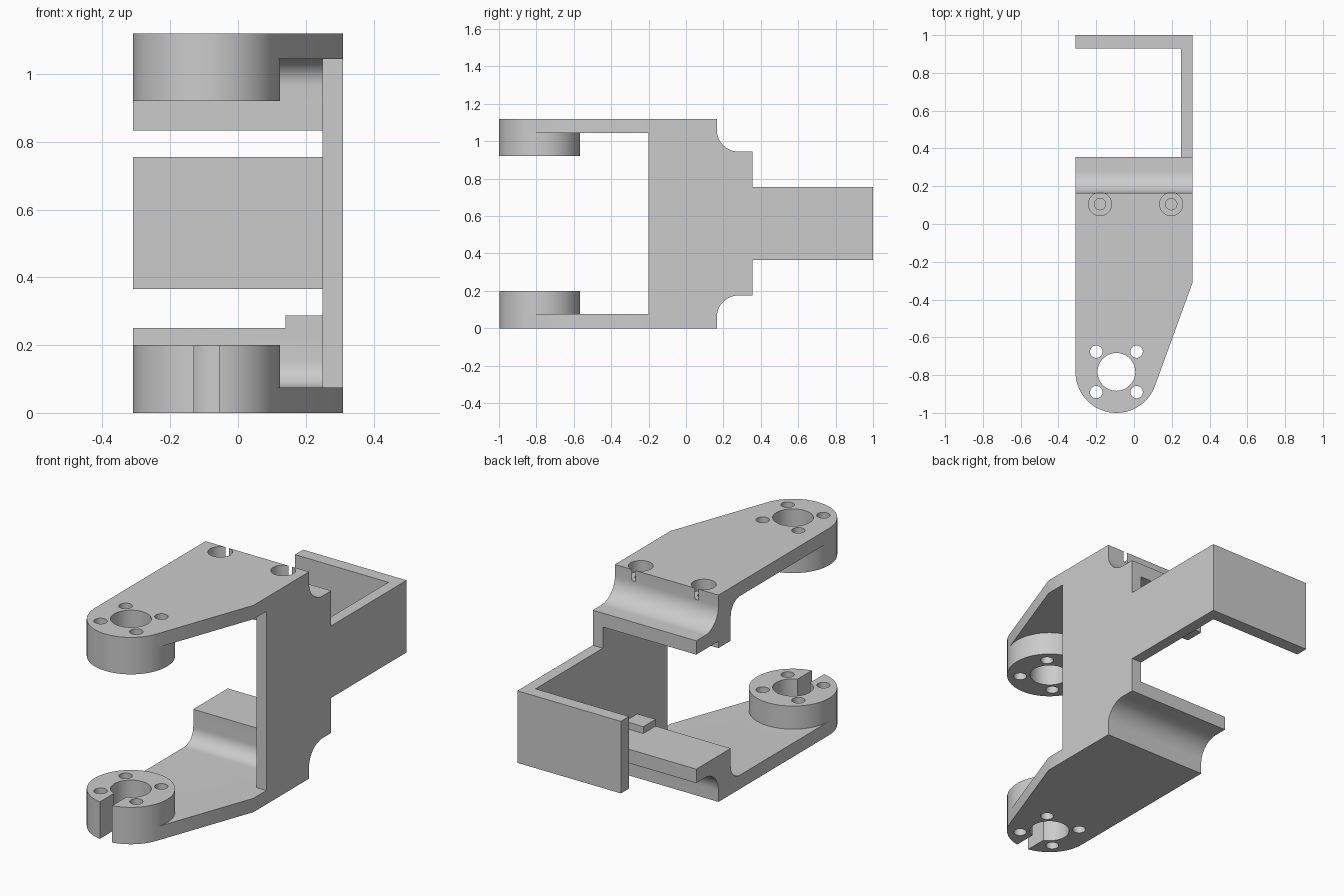
import bpy, bmesh
from math import cos, sin, radians

if "Cube" in bpy.data.objects:
    bpy.data.objects.remove(bpy.data.objects["Cube"])

H = 1.12                      # overall height
CX, CY, R = -0.093, -0.783, 0.217   # pivot boss centre and radius


def arc(cx, cy, r, a0, a1, n):
    return [(cx + r * cos(radians(a0 + (a1 - a0) * i / n)),
             cy + r * sin(radians(a0 + (a1 - a0) * i / n))) for i in range(n + 1)]


def prism(name, pts, lo, hi, axis='Z'):
    """Extrude a 2D profile along Z (xy profile) or X (yz profile)."""
    bm = bmesh.new()
    vs = [bm.verts.new((p[0], p[1], lo) if axis == 'Z' else (lo, p[0], p[1])) for p in pts]
    f = bm.faces.new(vs)
    ext = bmesh.ops.extrude_face_region(bm, geom=[f])
    d = (0, 0, hi - lo) if axis == 'Z' else (hi - lo, 0, 0)
    bmesh.ops.translate(bm, vec=d, verts=[v for v in ext['geom'] if isinstance(v, bmesh.types.BMVert)])
    bmesh.ops.recalc_face_normals(bm, faces=bm.faces)
    me = bpy.data.meshes.new(name)
    bm.to_mesh(me)
    bm.free()
    ob = bpy.data.objects.new(name, me)
    bpy.context.collection.objects.link(ob)
    return ob


def disc(name, x, y, r, lo, hi, n=48):
    return prism(name, arc(x, y, r, 0, 360, n)[:-1], lo, hi)


def box(name, x0, x1, y0, y1, z0, z1):
    return prism(name, [(x0, y0), (x1, y0), (x1, y1), (x0, y1)], z0, z1)


def combine(target, other, op):
    m = target.modifiers.new(op, 'BOOLEAN')
    m.operation, m.solver, m.object = op, 'EXACT', other
    bpy.context.view_layer.objects.active = target
    bpy.ops.object.modifier_apply(modifier=m.name)
    bpy.data.objects.remove(other)


def flip(pts, top):
    return [(y, H - h) if top else (y, h) for y, h in pts]


def span(a, b, top):
    return (H - b, H - a) if top else (a, b)


# Side wall with rear arm
half = [(-0.2, 0), (0.165, 0)] + arc(0.28, 0.06, 0.115, 180, 90, 16) + \
       [(0.355, 0.175), (0.355, 0.365), (1, 0.365)]
wall = half + [(y, H - z) for y, z in reversed(half)]
bracket = prism("hinge_bracket", wall, 0.25, 0.31, 'X')

# Rear plate
parts = [box("rear_plate", -0.31, 0.31, 0.93, 1.0, 0.365, 0.755)]

# Tapered plates, rounded bosses and stepped flanges, bottom and top
outline = arc(CX, CY, R, 180, 340, 32) + [(0.31, -0.31), (0.31, 0.165), (-0.31, 0.165)]
flange = arc(-0.02, 0.155, 0.08, -90, 0, 12) + [(0.06, 0.25), (0.355, 0.25), (0.355, 0.175)] + \
    arc(0.28, 0.06, 0.115, 90, 180, 16) + [(0.165, 0), (-0.02, 0)]
for top in (False, True):
    parts.append(prism("plate", outline, *span(0, 0.075, top)))
    parts.append(prism("flange", flip(flange, top), -0.31, 0.31, 'X'))
    parts.append(disc("boss", CX, CY, R, *span(0, 0.2, top), n=72))
    # locating lip: full width on top, small tab below
    parts.append(box("lip", -0.31 if top else 0.14, 0.28, 0.06, 0.165, *span(0.22, 0.287, top)))
for p in parts:
    combine(bracket, p, 'UNION')

# Pivot bores and bolt holes through both bosses
cuts = [disc("bore", CX, CY, 0.1, -0.1, H + 0.1)]
for sx in (-1, 1):
    for sy in (-1, 1):
        cuts.append(disc("bolt_hole", CX + sx * 0.107, CY + sy * 0.107, 0.033, -0.1, H + 0.1, 24))
# Slot in the lower boss
cuts.append(box("slot", -0.13, -0.056, -1.1, CY, -0.1, 0.3))
# Counterbored screw holes in the top
for x in (-0.18, 0.197):
    cuts.append(disc("counterbore", x, 0.105, 0.061, H - 0.06, H + 0.1, 36))
    cuts.append(disc("screw_hole", x, 0.105, 0.03, 0.8, H + 0.1, 24))
for c in cuts:
    combine(bracket, c, 'DIFFERENCE')

bpy.ops.object.select_all(action='DESELECT')
bracket.select_set(True)
bpy.context.view_layer.objects.active = bracket
bpy.ops.object.shade_smooth_by_angle(angle=radians(25))
